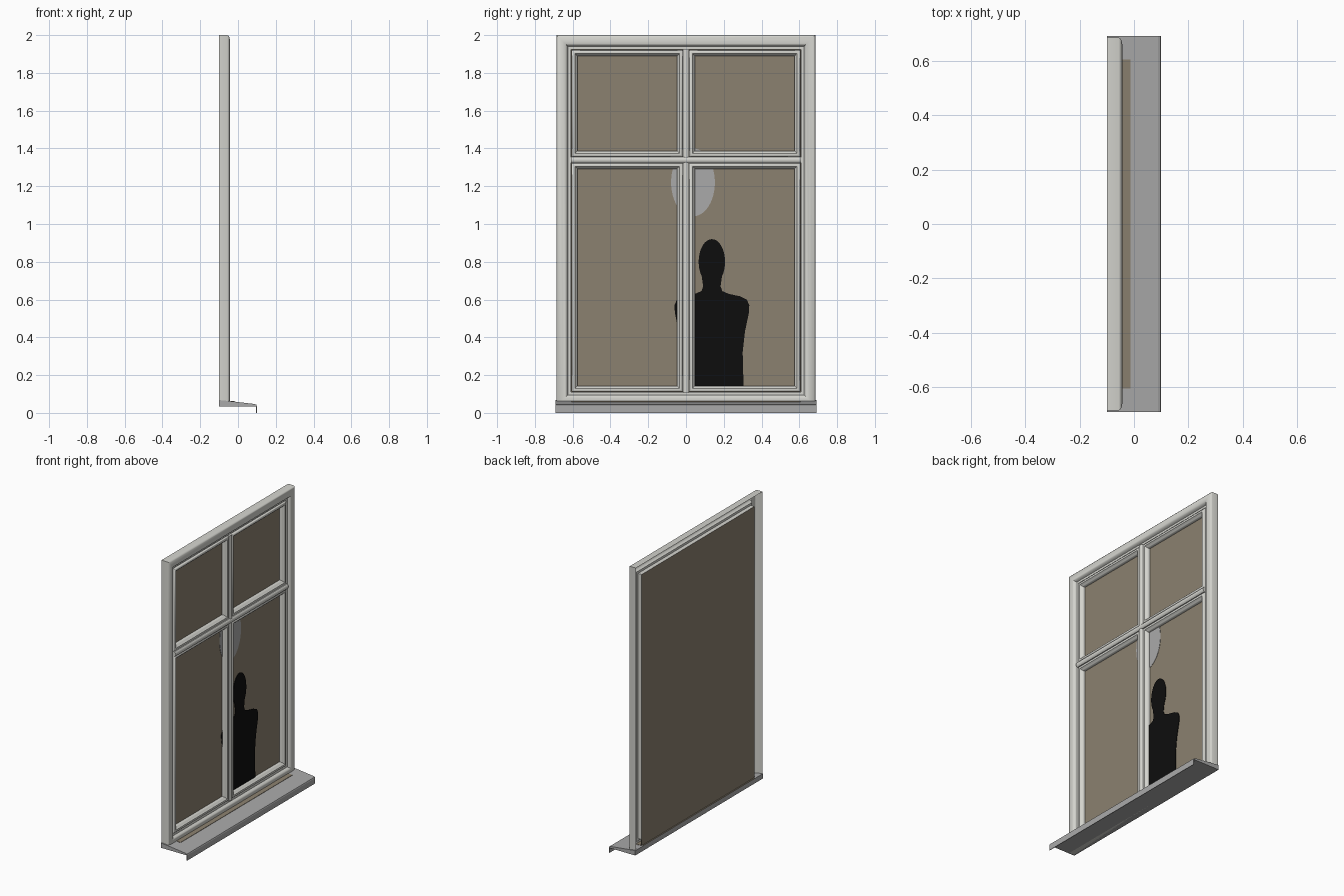
import bpy, bmesh, math
from mathutils import Vector

cube = bpy.data.objects.get("Cube")
if cube:
    bpy.data.objects.remove(cube)


def material(name, rgb):
    m = bpy.data.materials.new(name)
    m.use_nodes = True
    m.diffuse_color = (*rgb, 1)
    m.node_tree.nodes["Principled BSDF"].inputs["Base Color"].default_value = (*rgb, 1)
    return m


WHITE = material("frame white", (0.66, 0.66, 0.62))
GREY = material("sill grey", (0.4, 0.4, 0.4))
TAN = material("blind tan", (0.26, 0.22, 0.16))
BLACK = material("silhouette black", (0.004, 0.004, 0.004))


def finish(name, bm, mat, smooth=False, orient=True):
    if orient:
        bmesh.ops.recalc_face_normals(bm, faces=bm.faces)
    me = bpy.data.meshes.new(name)
    bm.to_mesh(me)
    bm.free()
    me.materials.append(mat)
    ob = bpy.data.objects.new(name, me)
    bpy.context.collection.objects.link(ob)
    if smooth:
        bpy.ops.object.select_all(action="DESELECT")
        ob.select_set(True)
        bpy.context.view_layer.objects.active = ob
        bpy.ops.object.shade_smooth_by_angle(angle=math.radians(40))
    return ob


def ring(name, y0, y1, z0, z1, profile):
    """Sweep an (inset, x) profile round a rectangle with mitred corners."""
    bm = bmesh.new()
    loops = []
    for d, x in profile:
        corners = ((y0 + d, z0 + d), (y1 - d, z0 + d), (y1 - d, z1 - d), (y0 + d, z1 - d))
        loops.append([bm.verts.new((x, y, z)) for y, z in corners])
    for a, b in zip(loops, loops[1:]):
        for i in range(4):
            j = (i + 1) % 4
            bm.faces.new((a[i], a[j], b[j], b[i]))
    return finish(name, bm, WHITE, True, orient=False)


def extrude(name, points, offset, mat, smooth=False):
    """Close a flat outline and push it along an offset."""
    bm = bmesh.new()
    face = bm.faces.new([bm.verts.new(p) for p in points])
    new = bmesh.ops.extrude_face_region(bm, geom=[face])["geom"]
    verts = [g for g in new if isinstance(g, bmesh.types.BMVert)]
    bmesh.ops.translate(bm, vec=Vector(offset), verts=verts)
    return finish(name, bm, mat, smooth)


def arc(cy, cz, ry, rz, start, end, n):
    steps = [math.radians(start + (end - start) * i / n) for i in range(n + 1)]
    return [(cy + ry * math.cos(t), cz + rz * math.sin(t)) for t in steps]


# Outer frame: open-backed moulding with a rounded outer edge
ring("outer_frame", -0.685, 0.685, 0.035, 2.0,
     [(0, -0.1), (0, -0.056), (0.003, -0.05), (0.01, -0.046), (0.03, -0.042),
      (0.045, -0.043), (0.053, -0.048), (0.057, -0.058), (0.06, -0.064),
      (0.075, -0.064), (0.075, -0.092)])

# Four sashes
sash = [(0, -0.09), (0, -0.062), (0.003, -0.057), (0.01, -0.054), (0.017, -0.056),
        (0.021, -0.062), (0.028, -0.068), (0.031, -0.072), (0.031, -0.09)]
for side, y0, y1 in (("right", -0.605, -0.017), ("left", 0.017, 0.605)):
    ring("lower_sash_" + side, y0, y1, 0.112, 1.322, sash)
    ring("upper_sash_" + side, y0, y1, 1.356, 1.92, sash)

# Rounded centre post and crossbar
bead = [(-0.09, -1), (-0.058, -1), (-0.052, -0.7), (-0.048, 0),
        (-0.052, 0.7), (-0.058, 1), (-0.09, 1)]
extrude("centre_post", [(x, 0.017 * w, 0.108) for x, w in bead], (0, 0, 1.815), WHITE, True)
extrude("crossbar", [(x + 0.004, -0.61, 1.339 + 0.017 * w) for x, w in bead],
        (0, 1.22, 0), WHITE, True)

# Blind filling the opening behind the sashes
extrude("blind", [(-0.092, -0.61, 0.07), (-0.092, 0.61, 0.07),
                  (-0.092, 0.61, 1.925), (-0.092, -0.61, 1.925)], (0.004, 0, 0), TAN)

# Sloping sill with a drip lip, and a flat strip lying on it
sill = [(-0.1, 0.035), (-0.1, 0.068), (-0.04, 0.062), (0.088, 0.047), (0.097, 0.043),
        (0.1, 0.036), (0.1, 0), (0.096, 0), (0.096, 0.035)]
extrude("sill", [(x, -0.692, z) for x, z in sill], (0, 1.384, 0), GREY)
strip = [(-0.1, 0.066), (-0.1, 0.07), (-0.04, 0.064), (-0.012, 0.061), (-0.012, 0.057)]
extrude("sill_strip", [(x, -0.605, z) for x, z in strip], (0, 1.21, 0), TAN)

# Standing figure silhouette: one half outline, mirrored about its centre
FIGURE_Y = 0.137
half = [(0.168, 0.13), (0.163, 0.32), (0.175, 0.43), (0.196, 0.53), (0.198, 0.57),
        (0.185, 0.6), (0.15, 0.617), (0.09, 0.63), (0.055, 0.645), (0.046, 0.67)]
half += arc(0, 0.8, 0.07, 0.12, -40, 90, 12)
outline = half + [(-y, z) for y, z in reversed(half[:-1])]
extrude("figure_silhouette", [(-0.085, FIGURE_Y + y, z) for y, z in outline],
        (0.003, 0, 0), BLACK)

# Pale oval lamp shape behind the crossbar
extrude("lamp_oval", [(-0.086, y, z) for y, z in arc(0.037, 1.22, 0.116, 0.18, 0, 352.5, 47)],
        (0.002, 0, 0), GREY)
